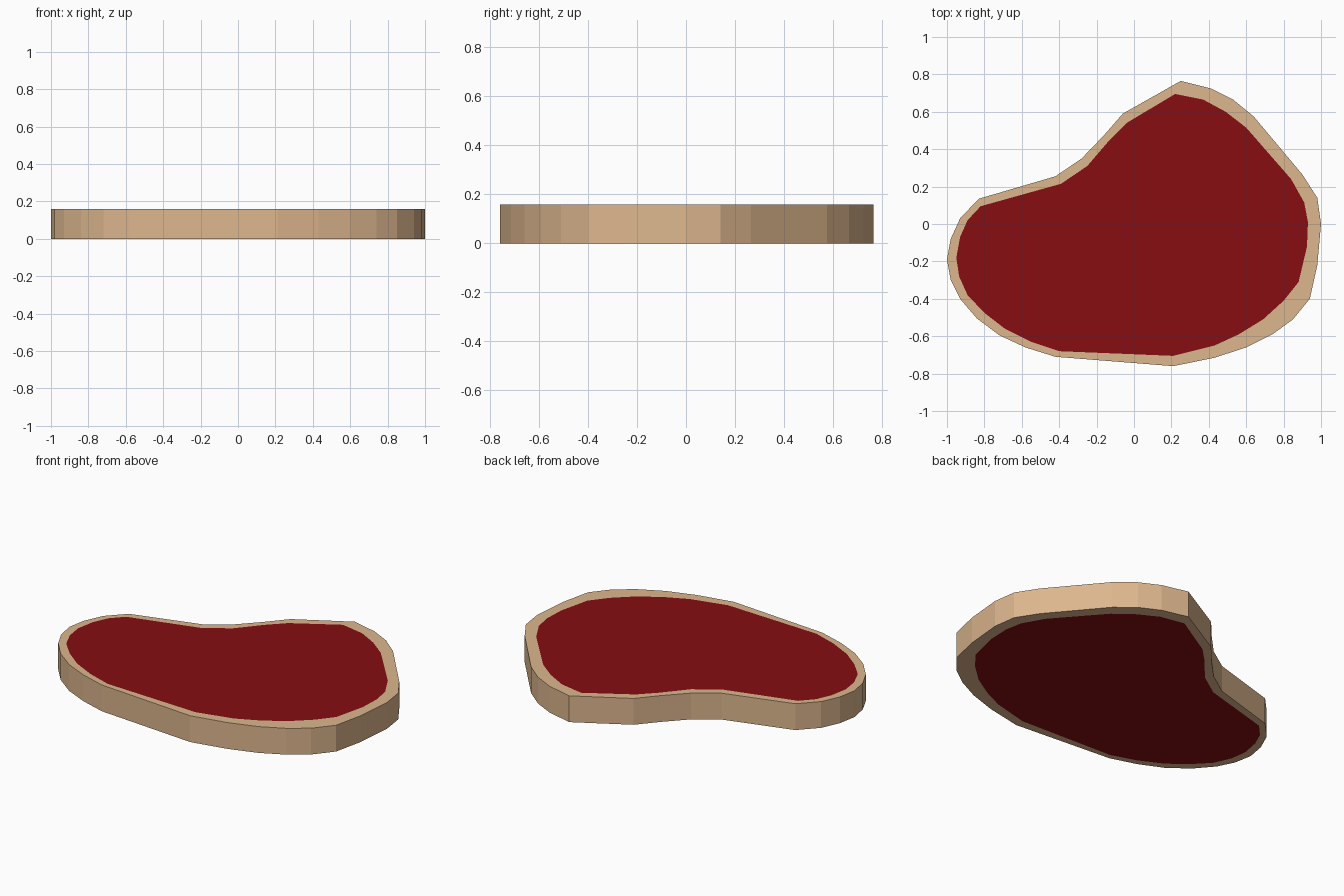
import bpy, bmesh

THICKNESS = 0.16

# Outline of the slice, clockwise from the top: outer x, y, then matching inner x, y
OUTLINE = [
    (0.25, 0.765, 0.22, 0.695), (0.41, 0.725, 0.37, 0.665),
    (0.53, 0.665, 0.49, 0.60), (0.64, 0.575, 0.60, 0.515),
    (0.90, 0.265, 0.84, 0.24), (0.98, 0.14, 0.91, 0.115),
    (1.00, 0.00, 0.93, 0.01), (0.98, -0.22, 0.925, -0.12),
    (0.94, -0.40, 0.88, -0.31), (0.85, -0.51, 0.80, -0.41),
    (0.74, -0.59, 0.69, -0.51), (0.60, -0.66, 0.56, -0.59),
    (0.43, -0.715, 0.43, -0.65), (0.21, -0.76, 0.21, -0.705),
    (-0.42, -0.71, -0.40, -0.68), (-0.58, -0.66, -0.55, -0.63),
    (-0.72, -0.595, -0.69, -0.56), (-0.84, -0.505, -0.80, -0.475),
    (-0.93, -0.40, -0.89, -0.38), (-0.98, -0.30, -0.935, -0.28),
    (-1.00, -0.19, -0.95, -0.18), (-0.98, -0.08, -0.93, -0.07),
    (-0.93, 0.03, -0.89, 0.02), (-0.83, 0.135, -0.82, 0.095),
    (-0.42, 0.255, -0.39, 0.215), (-0.28, 0.35, -0.25, 0.31),
    (-0.16, 0.475, -0.13, 0.45), (-0.06, 0.59, -0.04, 0.54),
]


def material(name, color):
    mat = bpy.data.materials.new(name)
    mat.diffuse_color = (*color, 1)
    return mat


bm = bmesh.new()


def ring(col, z):
    return [bm.verts.new((p[col], p[col + 1], z)) for p in OUTLINE]


def bridge(a, b):
    for i in range(len(a)):
        j = (i + 1) % len(a)
        bm.faces.new((a[i], a[j], b[j], b[i]))


# Fat rind: bottom border, outer wall, top border
rings = [ring(2, 0), ring(0, 0), ring(0, THICKNESS), ring(2, THICKNESS)]
for a, b in zip(rings, rings[1:]):
    bridge(a, b)

# Red meat: flat cut face above and below
for r in (rings[0], rings[-1]):
    bm.faces.new(r).material_index = 1

bmesh.ops.recalc_face_normals(bm, faces=bm.faces)
mesh = bpy.data.meshes.new("steak")
bm.to_mesh(mesh)
bm.free()
mesh.materials.append(material("fat", (0.72, 0.47, 0.27)))
mesh.materials.append(material("meat", (0.24, 0.004, 0.006)))
steak = bpy.data.objects.new("steak", mesh)
bpy.context.collection.objects.link(steak)
